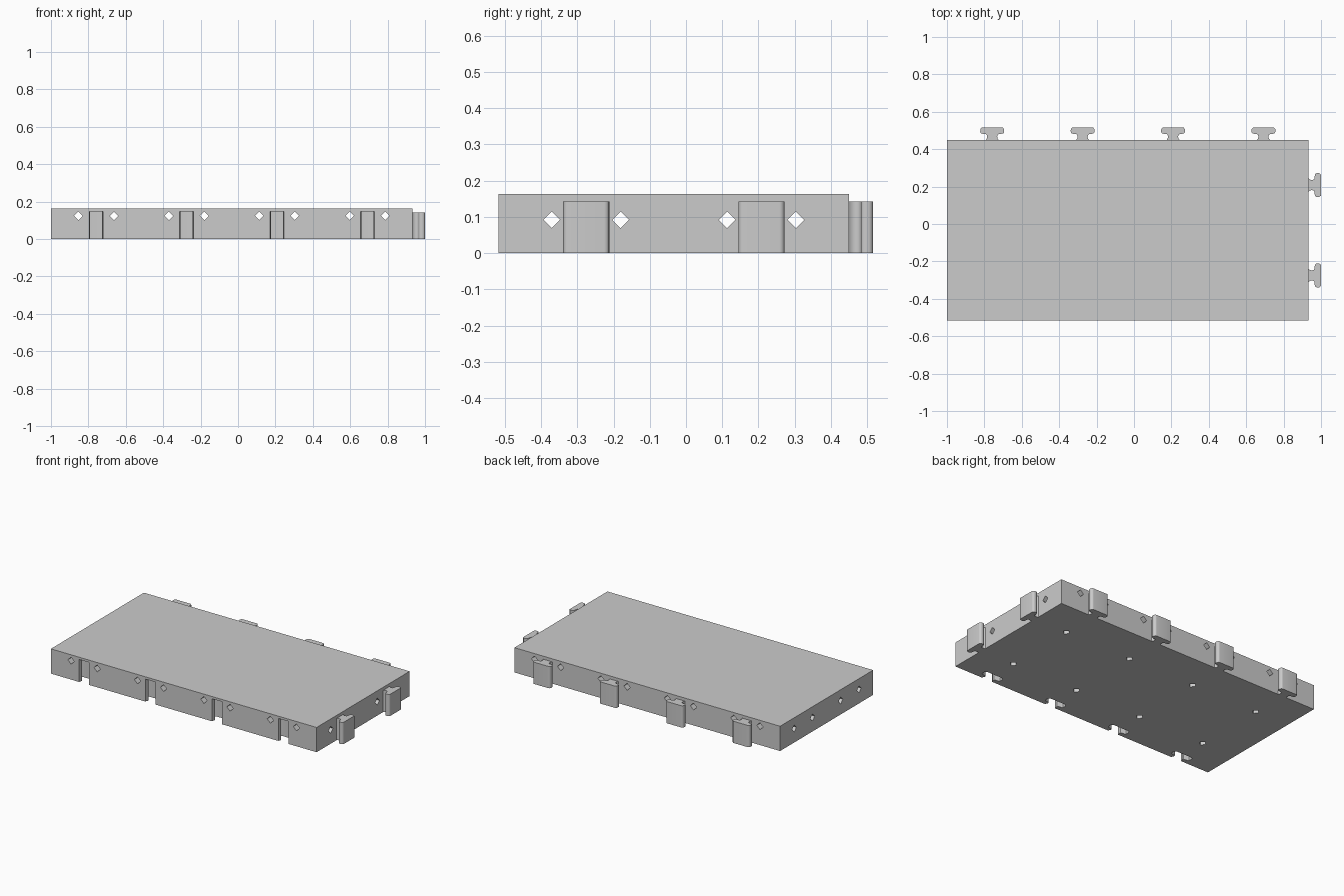
import bpy, bmesh, math
from mathutils import Matrix, Vector

cube = bpy.data.objects.get("Cube")
if cube:
    bpy.data.objects.remove(cube, do_unlink=True)

GREY = bpy.data.materials.new("plain grey")
GREY.use_nodes = True
GREY.diffuse_color = (0.6, 0.6, 0.6, 1)
GREY.node_tree.nodes["Principled BSDF"].inputs["Base Color"].default_value = (0.6, 0.6, 0.6, 1)

# Plate limits and tile layout
X0, X1, Y0, Y1, TOP = -1.0, 0.934, -0.517, 0.45, 0.163
TILE = (X1 - X0) / 4
XS = [X0 + TILE * (i + 0.5) for i in range(4)]
YS = [Y0 + TILE * (i + 0.5) for i in range(2)]
HOLE_OFFSET, HOLE_R = 0.095, 0.023

# Half outline of the T connector: (half width, distance outwards)
TAB = [(0.034, 0), (0.029, 0.006), (0.027, 0.016), (0.029, 0.026), (0.035, 0.031),
       (0.056, 0.033), (0.062, 0.037), (0.064, 0.046), (0.063, 0.057), (0.057, 0.065), (0.05, 0.066)]
SOCKET = [(0.037, -0.01), (0.037, 0.006), (0.032, 0.014), (0.033, 0.025), (0.04, 0.029),
          (0.06, 0.031), (0.068, 0.036), (0.069, 0.058), (0.062, 0.069), (0.05, 0.071)]


def finish(name, bm):
    bmesh.ops.recalc_face_normals(bm, faces=bm.faces[:])
    mesh = bpy.data.meshes.new(name)
    bm.to_mesh(mesh)
    bm.free()
    mesh.materials.append(GREY)
    ob = bpy.data.objects.new(name, mesh)
    bpy.context.collection.objects.link(ob)
    return ob


def add_prism(bm, half, origin, angle, z0, z1):
    """Extrude a mirrored half outline upwards; angle turns its outward axis from +y."""
    outline = half + [(-w, o) for w, o in reversed(half)]
    place = Matrix.Translation(origin) @ Matrix.Rotation(angle, 4, "Z")
    base = bm.faces.new([bm.verts.new(place @ Vector((w, o, z0))) for w, o in outline])
    grown = bmesh.ops.extrude_face_region(bm, geom=[base])["geom"]
    bmesh.ops.translate(bm, verts=[v for v in grown if isinstance(v, bmesh.types.BMVert)],
                        vec=(0, 0, z1 - z0))


def add_diamond(bm, centre, length, turn):
    """Four-sided bar running along z before the turn."""
    bmesh.ops.create_cone(bm, cap_ends=True, segments=4, radius1=HOLE_R, radius2=HOLE_R, depth=length,
                          matrix=Matrix.Translation(centre) @ turn @ Matrix.Rotation(math.pi / 4, 4, "Z")
                          if SQUARE_START else Matrix.Translation(centre) @ turn)


# Detect whether the primitive starts with its corners off the axes
probe = bmesh.new()
bmesh.ops.create_cone(probe, segments=4, radius1=1, radius2=1, depth=1)
SQUARE_START = max(abs(v.co.x) for v in probe.verts) < 0.9
probe.free()


def activate(ob):
    bpy.ops.object.select_all(action="DESELECT")
    ob.select_set(True)
    bpy.context.view_layer.objects.active = ob


def cut(target, name, bm):
    cutter = finish(name, bm)
    cutter.hide_render = True
    mod = target.modifiers.new(name, "BOOLEAN")
    mod.operation, mod.solver, mod.object = "DIFFERENCE", "EXACT", cutter
    activate(target)
    bpy.ops.object.modifier_apply(modifier=mod.name)
    bpy.data.objects.remove(cutter, do_unlink=True)


# Plate
bm = bmesh.new()
bmesh.ops.create_cube(bm, size=1, matrix=Matrix.Translation(((X0 + X1) / 2, (Y0 + Y1) / 2, TOP / 2))
                      @ Matrix.Diagonal((X1 - X0, Y1 - Y0, TOP, 1)))
plate = finish("floor_plate", bm)

# Sockets along the front
bm = bmesh.new()
for x in XS:
    add_prism(bm, SOCKET, (x, Y0, 0), 0, -0.02, 0.148)
cut(plate, "socket_cutter", bm)

# Diamond channels from front to back
bm = bmesh.new()
for x in XS:
    for side in (-1, 1):
        add_diamond(bm, (x + side * HOLE_OFFSET, 0, 0.124), 3, Matrix.Rotation(math.pi / 2, 4, "X"))
cut(plate, "long_channel_cutter", bm)

# Diamond channels from side to side
bm = bmesh.new()
for y in YS:
    for side in (-1, 1):
        add_diamond(bm, (0, y + side * HOLE_OFFSET, 0.092), 3, Matrix.Rotation(math.pi / 2, 4, "Y"))
cut(plate, "cross_channel_cutter", bm)

# Blind holes underneath, one per tile
bm = bmesh.new()
for x in XS:
    for y in YS:
        add_diamond(bm, (x, y, 0), 0.2, Matrix.Identity(4))
cut(plate, "bottom_hole_cutter", bm)

# Connector tabs on the back and on the left side
tabs = [("back_tab", (x, Y1, 0), 0) for x in XS]
tabs += [("left_tab", (X1, y, 0), -math.pi / 2) for y in YS]
made = [plate]
for name, origin, angle in tabs:
    bm = bmesh.new()
    add_prism(bm, TAB, origin, angle, 0, 0.143)
    made.append(finish(name, bm))

for ob in made:
    activate(ob)
    bpy.ops.object.shade_smooth_by_angle(angle=math.radians(50))
